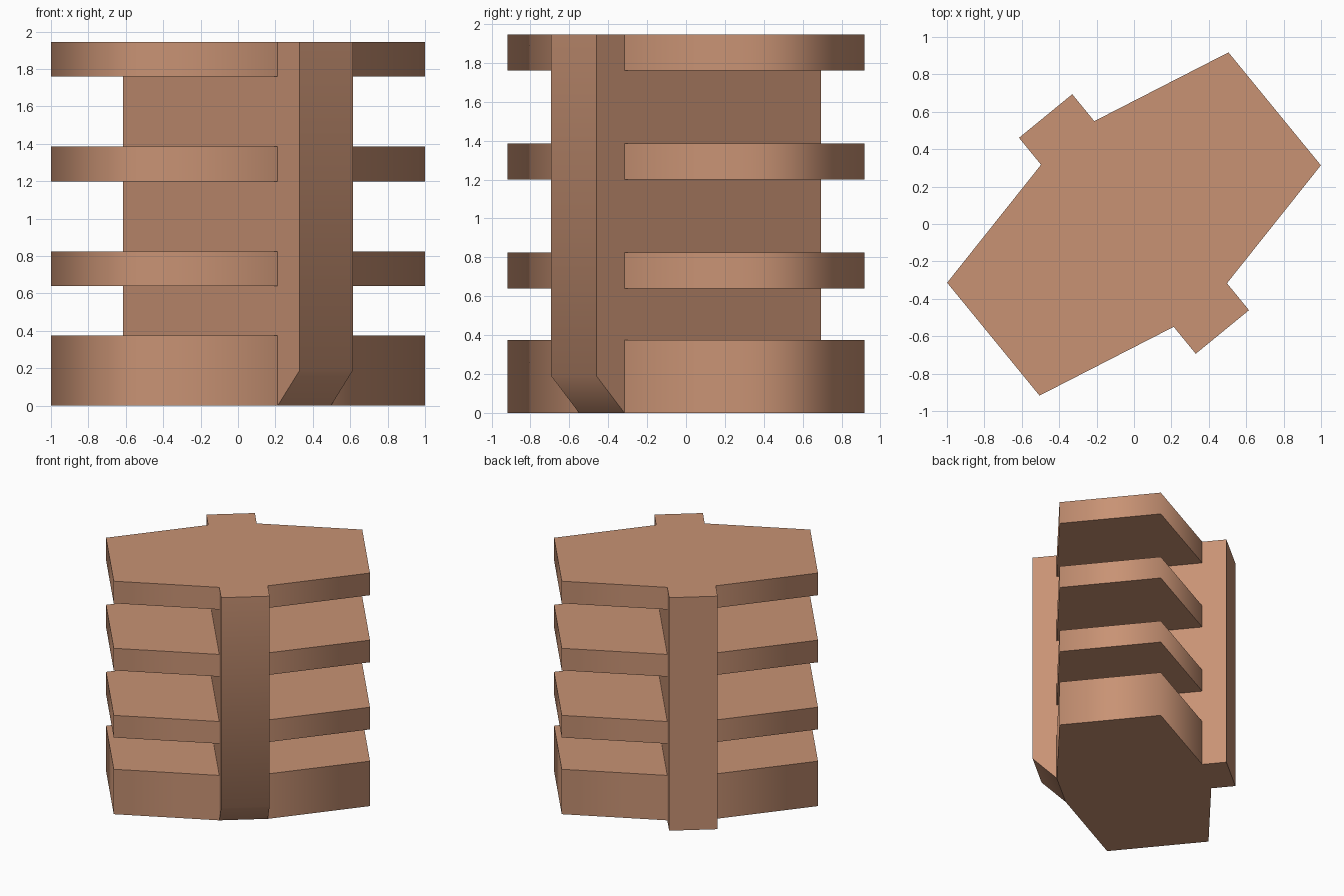
import bpy, bmesh, math
from mathutils import Matrix, Vector

if "Cube" in bpy.data.objects:
    bpy.data.objects.remove(bpy.data.objects["Cube"])

clay = bpy.data.materials.new("terracotta")
clay.diffuse_color = (0.58, 0.29, 0.175, 1)
clay.use_nodes = True
clay.node_tree.nodes["Principled BSDF"].inputs["Base Color"].default_value = clay.diffuse_color

# The model is laid out along the bar (u) and across it (v), then turned
TURN = Matrix.Rotation(math.radians(-50.7), 4, 'Z')
HALF_W = 0.184      # half width of the central bar
END = 0.746         # bar end distance
TOP = 1.945


def prism(name, outline, direction):
    """Extrude a closed outline along a direction, shade shallow corners smooth."""
    bm = bmesh.new()
    face = bm.faces.new([bm.verts.new(p) for p in outline])
    out = bmesh.ops.extrude_face_region(bm, geom=[face], use_keep_orig=True)
    moved = [g for g in out["geom"] if isinstance(g, bmesh.types.BMVert)]
    bmesh.ops.translate(bm, verts=moved, vec=Vector(direction))
    bmesh.ops.recalc_face_normals(bm, faces=bm.faces)
    for f in bm.faces:
        f.smooth = True
    for e in bm.edges:
        # the flat underside stays crisp, as do corners near a right angle
        on_floor = all(v.co.z < 0.001 for v in e.verts)
        e.smooth = not on_floor and e.calc_face_angle(0) < math.radians(85)
    bm.transform(TURN)
    mesh = bpy.data.meshes.new(name)
    bm.to_mesh(mesh)
    bm.free()
    mesh.materials.append(clay)
    obj = bpy.data.objects.new(name, mesh)
    bpy.context.collection.objects.link(obj)
    return obj


# Central upright bar, with the front end bevelled at the foot
side = [(-END, 0), (0.56, 0), (END, 0.19), (END, TOP), (-END, TOP)]
prism("central_bar", [(u, -HALF_W, z) for u, z in side], (0, 2 * HALF_W, 0))

# Tapered fins on both sides of the bar; the lowest is the thick base
levels = [(0, 0.375), (0.64, 0.825), (1.2, 1.385), (1.76, TOP)]
taper = [(-0.56, HALF_W), (0.56, HALF_W), (0.39, 0.972), (-0.39, 0.972)]
for i, (z0, z1) in enumerate(levels):
    for s, label in ((1, "right"), (-1, "left")):
        prism(f"{label}_fin_{i + 1}", [(u, s * v, z0) for u, v in taper],
              (0, 0, z1 - z0))
